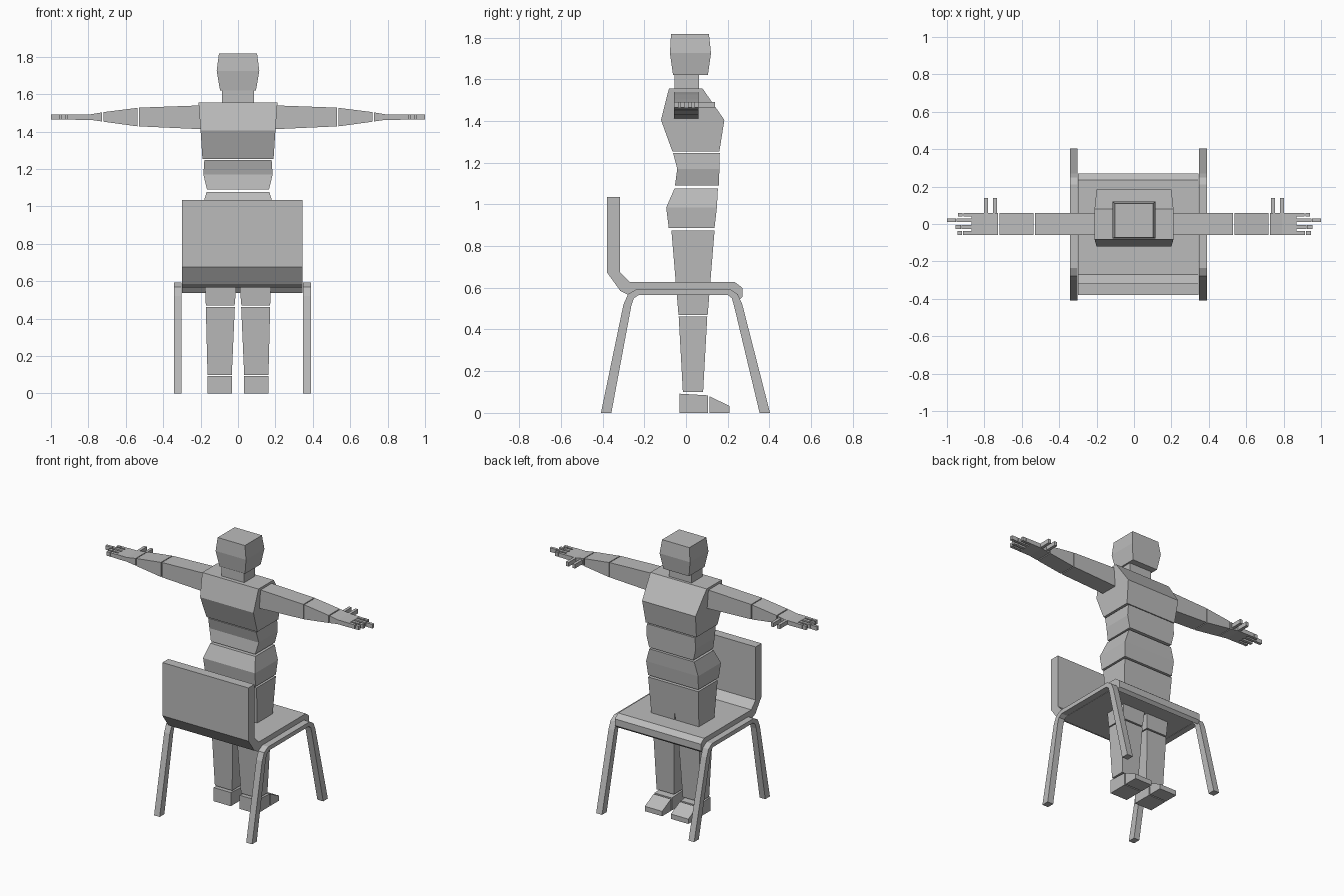
import bpy, bmesh

grey = bpy.data.materials.new("plain grey")
grey.diffuse_color = (0.5, 0.5, 0.5, 1)


def finish(name, bm, mirror=False):
    bmesh.ops.recalc_face_normals(bm, faces=bm.faces)
    me = bpy.data.meshes.new(name)
    bm.to_mesh(me)
    bm.free()
    me.materials.append(grey)
    ob = bpy.data.objects.new(name, me)
    bpy.context.collection.objects.link(ob)
    if mirror:
        mod = ob.modifiers.new("mirror", 'MIRROR')
        mod.use_mirror_merge = False
    return ob


def loft(name, rings, axis='z', mirror=False):
    """Rectangular rings (position, a0, a1, b0, b1): z axis -> a=x, b=y; x axis -> a=y, b=z."""
    bm = bmesh.new()
    loops = []
    for p, a0, a1, b0, b1 in rings:
        pts = [(a0, b0), (a1, b0), (a1, b1), (a0, b1)]
        loops.append([bm.verts.new((a, b, p) if axis == 'z' else (p, a, b)) for a, b in pts])
    for lo, hi in zip(loops, loops[1:]):
        for i in range(4):
            j = (i + 1) % 4
            bm.faces.new((lo[i], lo[j], hi[j], hi[i]))
    bm.faces.new(loops[0][::-1])
    bm.faces.new(loops[-1])
    return finish(name, bm, mirror)


def extrude(name, profile, x0, x1, mirror=False):
    """Side profile (y, z) pushed along x."""
    bm = bmesh.new()
    face = bm.faces.new([bm.verts.new((x0, y, z)) for y, z in profile])
    res = bmesh.ops.extrude_face_region(bm, geom=[face])
    verts = [v for v in res["geom"] if isinstance(v, bmesh.types.BMVert)]
    bmesh.ops.translate(bm, verts=verts, vec=(x1 - x0, 0, 0))
    return finish(name, bm, mirror)


# Chair shell: backrest and seat in one bent sheet
extrude("seat_and_backrest", [
    (-0.38, 1.035), (-0.317, 1.035), (-0.317, 0.675), (-0.27, 0.627),
    (0.235, 0.627), (0.27, 0.60), (0.27, 0.555), (0.25, 0.537),
    (0.225, 0.567), (-0.28, 0.567), (-0.315, 0.585), (-0.38, 0.675)], -0.30, 0.344)

# Chair side frames
frame = [(-0.408, 0), (-0.30, 0.52), (-0.278, 0.57), (-0.235, 0.594),
         (0.21, 0.594), (0.248, 0.57), (0.27, 0.52), (0.403, 0),
         (0.353, 0), (0.23, 0.515), (0.22, 0.55), (0.20, 0.566),
         (-0.225, 0.566), (-0.25, 0.55), (-0.262, 0.515), (-0.358, 0)]
extrude("left_chair_frame", frame, -0.343, -0.301)
extrude("right_chair_frame", frame, 0.347, 0.391)

# Head, neck and torso
loft("head", [(1.62, -0.096, 0.096, -0.062, 0.105), (1.725, -0.114, 0.114, -0.077, 0.12),
              (1.817, -0.102, 0.102, -0.072, 0.11)])
loft("neck", [(1.55, -0.085, 0.085, -0.055, 0.062), (1.62, -0.085, 0.085, -0.055, 0.062)])
loft("chest", [(1.253, -0.19, 0.19, -0.065, 0.16), (1.405, -0.20, 0.20, -0.12, 0.184),
               (1.555, -0.211, 0.211, -0.082, 0.08)])
loft("waist", [(1.09, -0.166, 0.166, -0.053, 0.158), (1.17, -0.185, 0.185, -0.042, 0.16),
               (1.247, -0.18, 0.18, -0.062, 0.162)])
loft("hips", [(0.888, -0.188, 0.188, -0.083, 0.137), (0.985, -0.195, 0.195, -0.095, 0.148),
              (1.077, -0.168, 0.168, -0.055, 0.153)])

# Legs
loft("thigh", [(0.47, 0.018, 0.172, -0.036, 0.104), (0.875, -0.018, 0.188, -0.07, 0.137)], mirror=True)
loft("shin", [(0.10, 0.033, 0.163, -0.015, 0.082), (0.462, 0.017, 0.172, -0.035, 0.102)], mirror=True)
extrude("foot", [(-0.03, 0), (0.105, 0), (0.105, 0.084), (-0.03, 0.092)], 0.033, 0.163, True)
extrude("toes", [(0.113, 0), (0.208, 0), (0.208, 0.033), (0.113, 0.08)], 0.033, 0.163, True)

# Arms
Y0, Y1 = -0.058, 0.06
loft("upper_arm", [(0.20, Y0, Y1, 1.413, 1.54), (0.53, Y0, Y1, 1.428, 1.528)], 'x', True)
loft("forearm", [(0.536, Y0, Y1, 1.428, 1.527), (0.72, Y0, Y1, 1.453, 1.504)], 'x', True)
loft("hand", [(0.726, Y0, Y1, 1.454, 1.503), (0.79, Y0, Y1, 1.463, 1.492),
              (0.87, Y0, Y1, 1.463, 1.492)], 'x', True)

# Fingers in two joints, plus the pair of forward digits near the wrist
for i, (y0, y1, tip) in enumerate([(0.041, 0.06, 0.94), (0.010, 0.029, 1.0),
                                   (-0.026, -0.006, 0.955), (-0.058, -0.037, 0.945)]):
    mid = 0.87 + (tip - 0.87) * 0.6
    loft(f"finger_{i + 1}_base", [(0.868, y0, y1, 1.464, 1.491), (mid, y0, y1, 1.464, 1.491)], 'x', True)
    loft(f"finger_{i + 1}_tip", [(mid + 0.004, y0, y1, 1.464, 1.491), (tip, y0, y1, 1.464, 1.491)], 'x', True)
for i, x in enumerate((0.733, 0.781)):
    loft(f"thumb_{i + 1}", [(x, 0.055, 0.14, 1.464, 1.492), (x + 0.02, 0.055, 0.14, 1.464, 1.492)], 'x', True)
